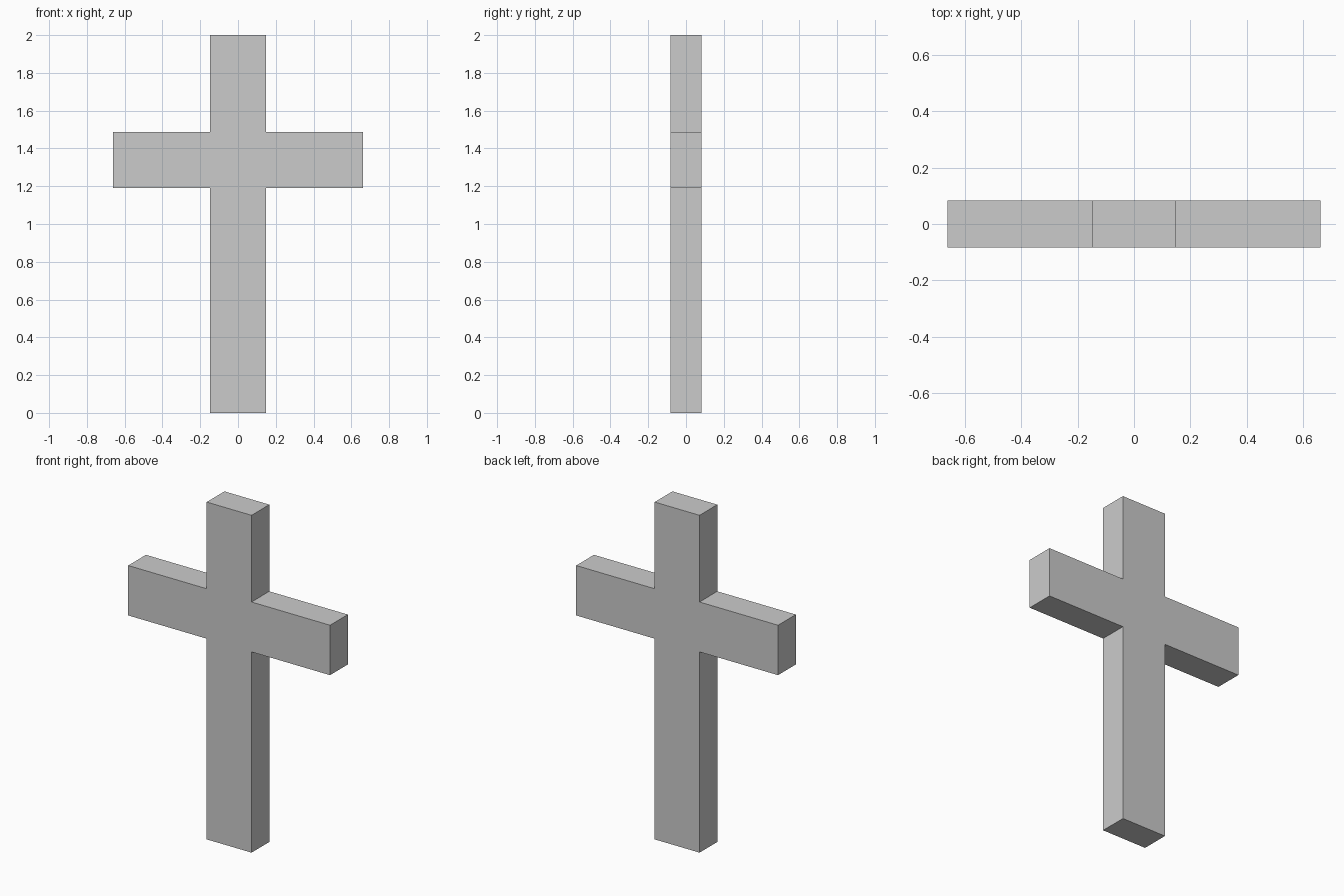
import bpy
import bmesh

if "Cube" in bpy.data.objects:
    bpy.data.objects.remove(bpy.data.objects["Cube"])

POST, ARM = 0.147, 0.662          # half widths of post and crossbar
LOW, HIGH, TOP = 1.19, 1.486, 2.0  # crossbar underside, crossbar top, post top
HALF_DEPTH = 0.083

# Right half of the outline, mirrored to make the full cross
right = [(POST, 0), (POST, LOW), (ARM, LOW), (ARM, HIGH), (POST, HIGH), (POST, TOP)]
outline = right + [(-x, z) for x, z in reversed(right)]

# Extrude the outline from front to back
bm = bmesh.new()
front = bm.faces.new([bm.verts.new((x, -HALF_DEPTH, z)) for x, z in outline])
back = bmesh.ops.extrude_face_region(bm, geom=[front], use_keep_orig=True)
moved = [v for v in back["geom"] if isinstance(v, bmesh.types.BMVert)]
bmesh.ops.translate(bm, verts=moved, vec=(0, 2 * HALF_DEPTH, 0))
bmesh.ops.recalc_face_normals(bm, faces=bm.faces)

mesh = bpy.data.meshes.new("cross")
bm.to_mesh(mesh)
bm.free()
bpy.context.collection.objects.link(bpy.data.objects.new("cross", mesh))
